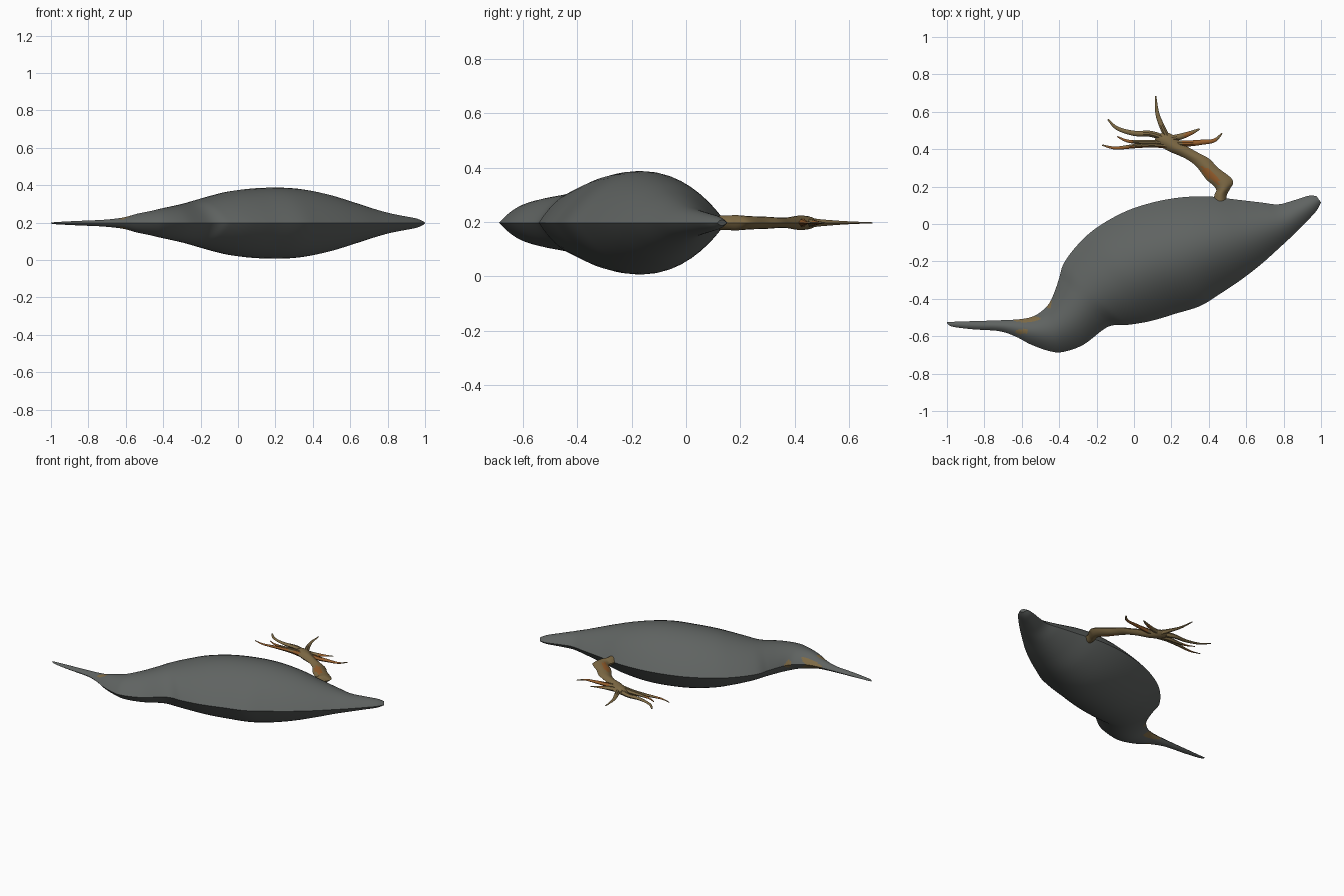
import bpy, bmesh, math
from mathutils import Vector

if "Cube" in bpy.data.objects:
    bpy.data.objects.remove(bpy.data.objects["Cube"])

ZC = 0.197  # height of the symmetry plane


def mat(name, col):
    m = bpy.data.materials.new(name)
    m.diffuse_color = (*col, 1)
    m.use_nodes = True
    m.node_tree.nodes["Principled BSDF"].inputs["Base Color"].default_value = m.diffuse_color
    return m


GREY = mat("slate grey", (0.115, 0.125, 0.12))
TAN = mat("leg tan", (0.21, 0.145, 0.06))
ORANGE = mat("burnt orange", (0.30, 0.11, 0.025))


def spline(rows, steps):
    """Catmull-Rom interpolation of tuples."""
    out = []
    n = len(rows)
    for i in range(n - 1):
        a, b, c, d = (rows[max(i - 1, 0)], rows[i], rows[i + 1], rows[min(i + 2, n - 1)])
        for s in range(steps):
            t = s / steps
            out.append([0.5 * (2*q + (r - p)*t + (2*p - 5*q + 4*r - w)*t*t
                               + (3*q - p - 3*r + w)*t**3)
                        for p, q, r, w in zip(a, b, c, d)])
    out.append(list(rows[-1]))
    return out


def lens_loft(name, rows, steps, half, mats, rule=None):
    """Loft lens sections; each row is upper x,y, lower x,y, half thickness."""
    bm = bmesh.new()
    rings = []
    for ux, uy, lx, ly, h in spline(rows, steps):
        ring = []
        for k in range(2 * half):
            a = math.pi * k / half
            t = math.cos(a)
            z = h * (1 - t * t) * (1 if k <= half else -1)
            f = (1 - t) / 2
            ring.append(bm.verts.new((ux + (lx - ux)*f, uy + (ly - uy)*f, ZC + z)))
        rings.append(ring)
    n = 2 * half
    for p, q in zip(rings, rings[1:]):
        for k in range(n):
            bm.faces.new((p[k], p[(k+1) % n], q[(k+1) % n], q[k]))
    bm.faces.new(rings[0])
    bm.faces.new(rings[-1])
    bmesh.ops.recalc_face_normals(bm, faces=bm.faces)
    for f in bm.faces:
        if rule:
            f.material_index = rule(f.calc_center_median())
    me = bpy.data.meshes.new(name)
    bm.to_mesh(me)
    bm.free()
    for m in mats:
        me.materials.append(m)
    ob = bpy.data.objects.new(name, me)
    bpy.context.collection.objects.link(ob)
    bpy.ops.object.select_all(action='DESELECT')
    ob.select_set(True)
    bpy.context.view_layer.objects.active = ob
    bpy.ops.object.shade_smooth_by_angle(angle=math.radians(40))
    return ob


# Body: beak, head, trunk and tail in one loft
body = [
    (-1, -.525, -1, -.532, .002), (-.97, -.523, -.97, -.549, .006),
    (-.85, -.519, -.86, -.563, .012), (-.72, -.515, -.72, -.573, .018),
    (-.60, -.508, -.63, -.603, .030), (-.53, -.490, -.55, -.645, .050),
    (-.475, -.450, -.45, -.680, .066), (-.445, -.41, -.38, -.684, .078),
    (-.42, -.35, -.27, -.645, .092), (-.40, -.29, -.14, -.55, .108),
    (-.375, -.21, -.04, -.54, .125), (-.30, -.11, .06, -.525, .150),
    (-.20, -.02, .14, -.505, .172), (-.05, .065, .22, -.48, .186),
    (.10, .115, .35, -.44, .190), (.25, .142, .45, -.38, .180),
    (.40, .147, .57, -.30, .152), (.55, .130, .68, -.215, .112),
    (.68, .115, .78, -.125, .075), (.77, .105, .85, -.06, .053),
    (.85, .125, .92, .01, .038), (.93, .150, .975, .07, .025),
    (.975, .150, 1, .115, .010)]
# Tan face patches: centre and radii
patches = [(-.575, -.508, .075, .017), (-.60, -.575, .035, .013), (-.455, -.42, .014, .03)]


def face_patch(c):
    return int(any(((c.x - x)/a)**2 + ((c.y - y)/b)**2 < 1 for x, y, a, b in patches))


lens_loft("body", body, 8, 24, [GREY, TAN], face_patch)

# Leg, bent at the heel, ending in the foot pad
leg = [
    (.495, .09, .42, .09, .025), (.495, .15, .430, .155, .027),
    (.515, .19, .440, .18, .028), (.530, .22, .425, .205, .026),
    (.515, .25, .385, .24, .024), (.45, .30, .34, .30, .022),
    (.40, .35, .30, .335, .019), (.33, .388, .25, .362, .020),
    (.26, .43, .18, .392, .026), (.21, .475, .13, .425, .024),
    (.16, .495, .11, .455, .012)]


def leg_streak(c):
    # orange streak on the inner side of the shank
    s = (c.x - .40) * .707 - (c.y - .248) * .707
    d = (c.x - .40) * .707 + (c.y - .248) * .707
    return int((s / .065)**2 + ((d - .015) / .016)**2 < 1)


lens_loft("leg", leg, 5, 10, [TAN, ORANGE], leg_streak)


# Toes: path from the foot to a tapering claw
def toe(name, pts, w, mats, rule=None):
    rows = []
    for i, (x, y) in enumerate(pts):
        a, b = pts[max(i-1, 0)], pts[min(i+1, len(pts)-1)]
        d = Vector((b[0]-a[0], b[1]-a[1])).normalized()
        r = w * (1 - .75 * (i / (len(pts)-1))**2)
        rows.append((x - d.y*r, y + d.x*r, x + d.y*r, y - d.x*r,
                     .018 * (1 - i/(len(pts)-1))**1.3 + .002))
    lens_loft(name, rows, 5, 5, mats, rule)


toe("toe_upper", [(.19, .44), (.155, .51), (.125, .59), (.115, .685)], .016, [TAN])
toe("toe_left_upper", [(.17, .455), (.09, .482), (0, .485), (-.09, .512), (-.14, .56)], .017, [TAN])
toe("toe_left_middle", [(.17, .43), (.10, .437), (.02, .438), (-.04, .445), (-.09, .468)], .013,
    [TAN, ORANGE], lambda c: int(c.x < .0))
toe("toe_left_lower", [(.19, .415), (.10, .423), (0, .416), (-.10, .406), (-.17, .422)], .014,
    [TAN, ORANGE], lambda c: int(c.y < .415))
toe("toe_right_upper", [(.17, .45), (.24, .465), (.30, .485), (.35, .508)], .018,
    [TAN, ORANGE], lambda c: int(c.x > .27 and c.y < .49))
toe("toe_right_lower", [(.17, .43), (.28, .43), (.36, .437), (.43, .447), (.47, .485)], .017,
    [TAN, ORANGE], lambda c: int(.26 < c.x < .44))
